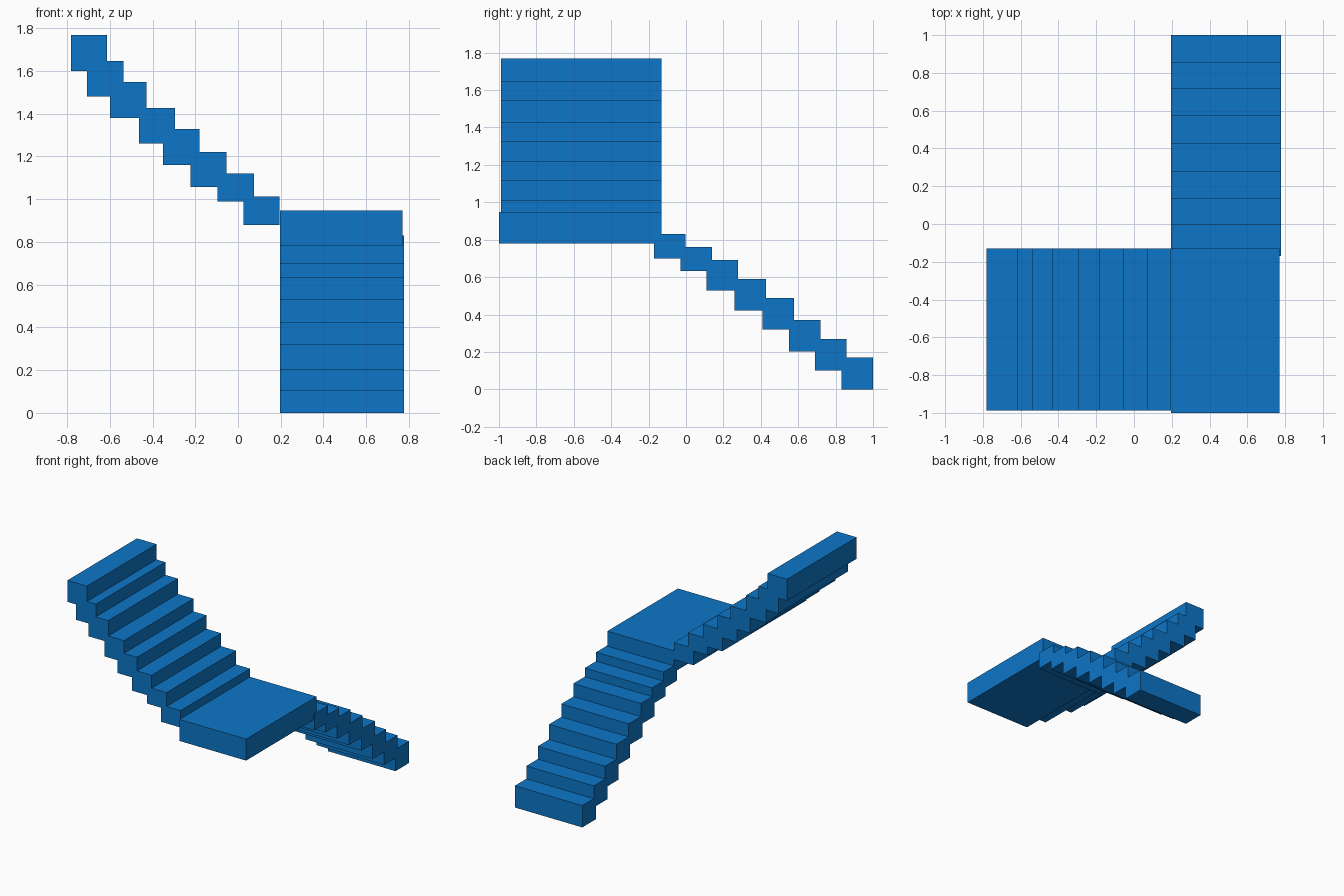
import bpy

blue = bpy.data.materials.new("blue")
blue.diffuse_color = (0.004, 0.181, 0.578, 1)


def box(name, x, y, z):
    """Box from (min, max) ranges on each axis."""
    bpy.ops.mesh.primitive_cube_add(size=1, location=[sum(r) / 2 for r in (x, y, z)])
    ob = bpy.context.object
    ob.name = name
    ob.scale = [r[1] - r[0] for r in (x, y, z)]
    bpy.ops.object.transform_apply(location=False, rotation=False, scale=True)
    ob.data.materials.append(blue)


DEPTH = 0.168

# lower flight, climbing towards the front: (y start, z bottom, z top)
lower = [(0.832, 0, 0.17), (0.69, 0.102, 0.27), (0.55, 0.202, 0.37), (0.41, 0.32, 0.488),
         (0.259, 0.422, 0.59), (0.11, 0.528, 0.692), (-0.03, 0.632, 0.76), (-0.17, 0.70, 0.83)]
for i, (y, z0, z1) in enumerate(lower):
    box(f"lower_step_{i + 1}", (0.196, 0.778), (y, y + DEPTH), (z0, z1))

# corner landing
box("landing", (0.196, 0.77), (-1, -0.13), (0.78, 0.948))

# upper flight, climbing towards the left: (x start, z bottom, z top)
upper = [(0.026, 0.88, 1.012), (-0.095, 0.99, 1.12), (-0.223, 1.056, 1.222), (-0.35, 1.16, 1.328),
         (-0.463, 1.26, 1.428), (-0.598, 1.38, 1.548), (-0.706, 1.48, 1.648), (-0.782, 1.60, 1.768)]
for i, (x, z0, z1) in enumerate(upper):
    box(f"upper_step_{i + 1}", (x, x + DEPTH + 0.001), (-0.988, -0.13), (z0, z1))
